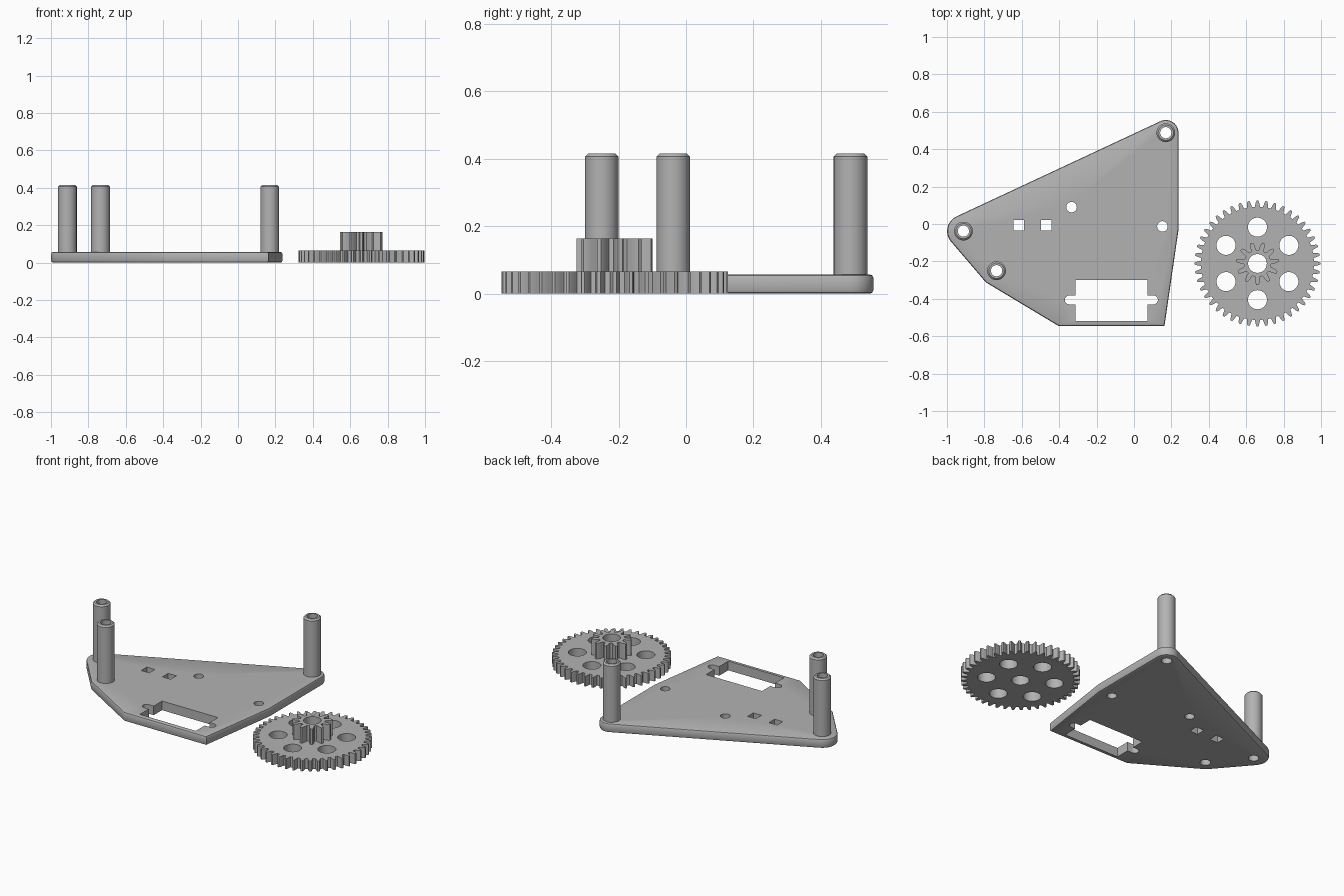
import bpy, bmesh, math

if "Cube" in bpy.data.objects:
    bpy.data.objects.remove(bpy.data.objects["Cube"])

grey = bpy.data.materials.new("plain_grey")
grey.diffuse_color = (0.45, 0.45, 0.45, 1)
grey.use_nodes = True
grey.node_tree.nodes["Principled BSDF"].inputs["Base Color"].default_value = grey.diffuse_color


def arc(cx, cy, r, a0, a1, n):
    return [(cx + r * math.cos(math.radians(a0 + (a1 - a0) * i / n)),
             cy + r * math.sin(math.radians(a0 + (a1 - a0) * i / n))) for i in range(n + 1)]


def circle(cx, cy, r, n=40):
    return arc(cx, cy, r, 0, 360, n)[:-1]


def square(cx, cy, h):
    return [(cx - h, cy - h), (cx + h, cy - h), (cx + h, cy + h), (cx - h, cy + h)]


def gear_profile(cx, cy, teeth, tip, root, phase=0.0):
    """Tapered teeth: radius fraction and half width in tooth pitches."""
    flank = [(0, -0.33), (0.45, -0.24), (0.8, -0.17), (1, -0.10),
             (1, 0.10), (0.8, 0.17), (0.45, 0.24), (0, 0.33)]
    pts = []
    for i in range(teeth):
        for f, w in flank:
            a = 2 * math.pi * (i + w + phase) / teeth
            r = root + (tip - root) * f
            pts.append((cx + r * math.cos(a), cy + r * math.sin(a)))
    return pts


def prism(name, loops, z0, z1, bevel=0, bevel_loops=(), bevel_z=(), segments=1):
    """Extrude an outline with holes; optionally bevel the rims of some loops."""
    bm = bmesh.new()
    edges = []
    for loop in loops:
        vs = [bm.verts.new((x, y, z0)) for x, y in loop]
        edges += [bm.edges.new((vs[i - 1], vs[i])) for i in range(len(vs))]
    bmesh.ops.triangle_fill(bm, edges=edges, use_beauty=True, use_dissolve=False)
    top = bmesh.ops.extrude_face_region(bm, geom=bm.faces[:], use_keep_orig=True)["geom"]
    for v in top:
        if isinstance(v, bmesh.types.BMVert):
            v.co.z = z1
    bmesh.ops.recalc_face_normals(bm, faces=bm.faces)
    if bevel:
        keys = {(round(x, 4), round(y, 4)) for l in bevel_loops for x, y in l}
        rim = [e for e in bm.edges
               if all((round(v.co.x, 4), round(v.co.y, 4)) in keys for v in e.verts)
               and any(all(abs(v.co.z - z) < 1e-4 for v in e.verts) for z in bevel_z)
               and e.calc_face_angle(0) > 1]
        bmesh.ops.bevel(bm, geom=rim, offset=bevel, segments=segments, profile=0.5,
                        affect='EDGES', clamp_overlap=True)
    me = bpy.data.meshes.new(name)
    bm.to_mesh(me)
    bm.free()
    me.materials.append(grey)
    ob = bpy.data.objects.new(name, me)
    bpy.context.collection.objects.link(ob)
    bpy.ops.object.select_all(action='DESELECT')
    ob.select_set(True)
    bpy.context.view_layer.objects.active = ob
    bpy.ops.object.shade_smooth_by_angle(angle=math.radians(25))
    return ob


# Mounting plate outline, servo window and holes
posts = [(-0.912, -0.038), (-0.735, -0.25), (0.17, 0.488)]
outline = (arc(0.17, 0.488, 0.068, 0, 115, 12) + arc(-0.912, -0.038, 0.087, 115, 221, 12)
           + [(-0.792, -0.312), (-0.404, -0.545), (0.163, -0.545), (0.238, -0.03)])
left, right, low, high, mid, slot = -0.313, 0.072, -0.518, -0.30, -0.406, 0.024
window = ([(left, low), (right, low), (right, mid - slot)]
          + arc(0.104, mid, slot, -90, 90, 8)
          + [(right, mid + slot), (right, high), (left, high), (left, mid + slot)]
          + arc(-0.346, mid, slot, 90, 270, 8) + [(left, mid - slot)])
holes = [circle(x, y, 0.03) for x, y in posts]
holes += [circle(-0.334, 0.09, 0.028), circle(0.152, -0.013, 0.028)]
holes += [square(-0.615, -0.006, 0.028), square(-0.468, -0.006, 0.028)]
prism("mounting_plate", [outline, window] + holes, 0, 0.057,
      0.011, [outline], (0, 0.057), 2)

# Hollow posts with chamfered tops
for i, (x, y) in enumerate(posts):
    outer = circle(x, y, 0.05)
    prism(f"post_{i + 1}", [outer, circle(x, y, 0.03)], 0.05, 0.415, 0.009, [outer], (0.415,))

# Large gear with six lightening holes, and the pinion on top of it
gx, gy = 0.66, -0.211
ring = [circle(gx + 0.194 * math.cos(math.radians(30 + 60 * k)),
               gy + 0.194 * math.sin(math.radians(30 + 60 * k)), 0.051) for k in range(6)]
bore = circle(gx, gy, 0.05)
prism("large_gear", [gear_profile(gx, gy, 44, 0.336, 0.302), bore] + ring, 0, 0.065)
prism("pinion", [gear_profile(gx, gy, 11, 0.114, 0.072, 0.25), bore], 0.065, 0.163)
